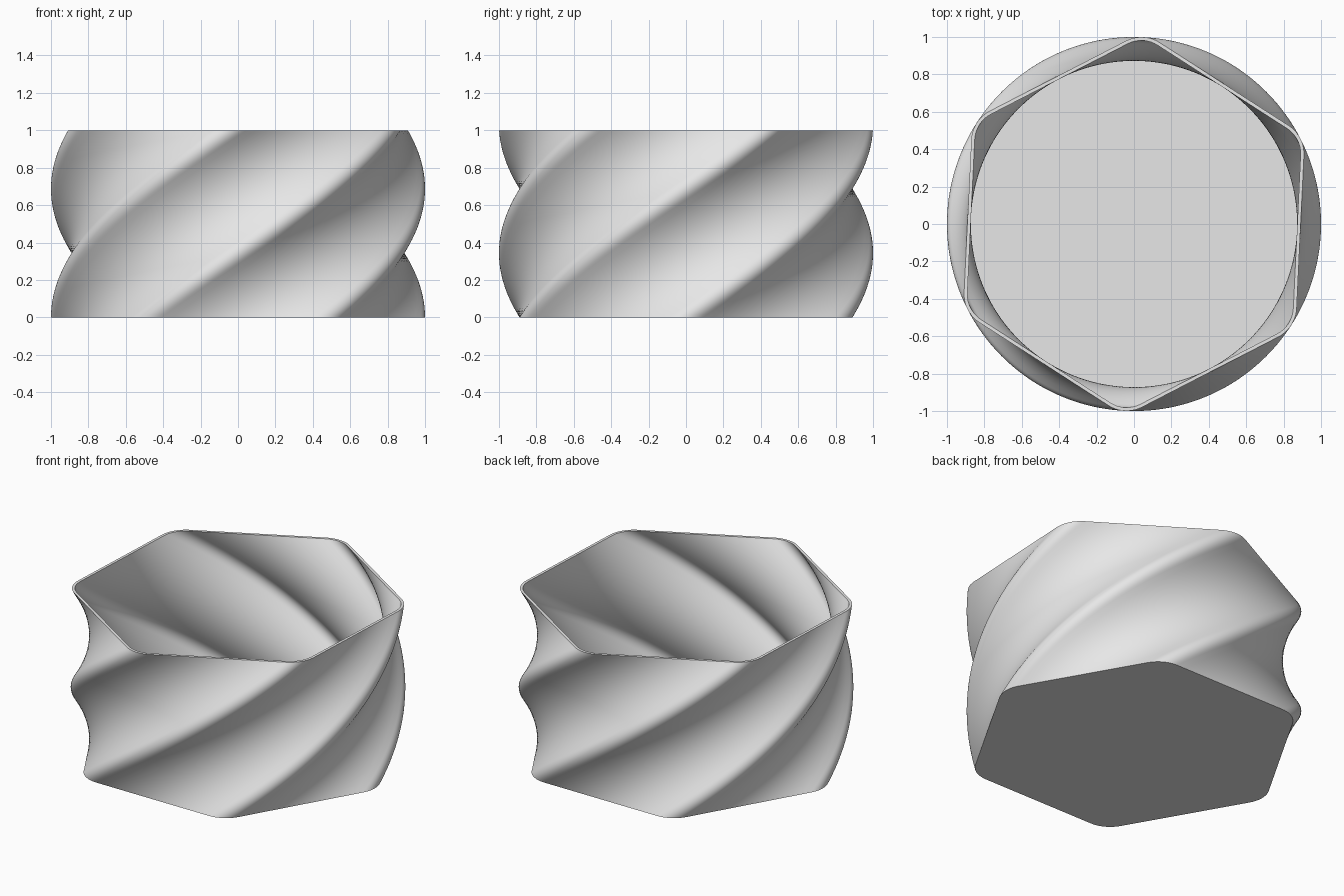
import bpy
import bmesh
from math import cos, sin, pi, radians
from mathutils import Vector, Matrix

cube = bpy.data.objects.get("Cube")
if cube:
    bpy.data.objects.remove(cube, do_unlink=True)

SIDES = 6
HEIGHT = 1.0
TWIST = radians(87.3)
CORNER = 0.18      # rounding radius of the outer corners
WALL = 0.018
FLOOR = 0.02
ARC_STEPS = 10
SIDE_STEPS = 14
LAYERS = 72


def rounded_hexagon(inset):
    """Closed outline of a hexagon with rounded corners, moved inwards by inset."""
    radius = CORNER - inset
    points = []
    for k in range(SIDES):
        mid = 2 * pi * k / SIDES
        centre = Vector((cos(mid), sin(mid))) * (1 - CORNER)
        for i in range(ARC_STEPS + 1):
            a = mid + (i / ARC_STEPS - 0.5) * 2 * pi / SIDES
            points.append(centre + radius * Vector((cos(a), sin(a))))
        # straight side, leading to the start of the next corner
        nxt = Matrix.Rotation(2 * pi / SIDES, 2) @ points[-ARC_STEPS - 1]
        start = points[-1]
        points += [start.lerp(nxt, i / SIDE_STEPS) for i in range(1, SIDE_STEPS)]
    return points


def ring(bm, outline, z):
    turn = Matrix.Rotation(TWIST * z / HEIGHT, 2)
    return [bm.verts.new((*(turn @ p), z)) for p in outline]


def bridge(bm, a, b):
    n = len(a)
    for i in range(n):
        j = (i + 1) % n
        bm.faces.new((a[i], a[j], b[j], b[i]))


# Twisted pot: up the outside, over the rim, down the inside to the floor
bm = bmesh.new()
outer, inner = rounded_hexagon(0), rounded_hexagon(WALL)
rings = [ring(bm, outer, HEIGHT * i / LAYERS) for i in range(LAYERS + 1)]
rings += [ring(bm, inner, HEIGHT + (FLOOR - HEIGHT) * i / LAYERS)
          for i in range(LAYERS + 1)]
for lower, upper in zip(rings, rings[1:]):
    bridge(bm, lower, upper)
bm.faces.new(list(reversed(rings[0])))   # underside
bm.faces.new(rings[-1])                  # floor
bmesh.ops.recalc_face_normals(bm, faces=bm.faces[:])

mesh = bpy.data.meshes.new("twisted_pot")
bm.to_mesh(mesh)
bm.free()
pot = bpy.data.objects.new("twisted_pot", mesh)
bpy.context.collection.objects.link(pot)

# Plain light grey
grey = bpy.data.materials.new("light_grey")
grey.use_nodes = True
colour = (0.8, 0.8, 0.8, 1)
grey.diffuse_color = colour
grey.node_tree.nodes["Principled BSDF"].inputs["Base Color"].default_value = colour
mesh.materials.append(grey)

bpy.ops.object.select_all(action="DESELECT")
pot.select_set(True)
bpy.context.view_layer.objects.active = pot
bpy.ops.object.shade_smooth_by_angle(angle=radians(30))
